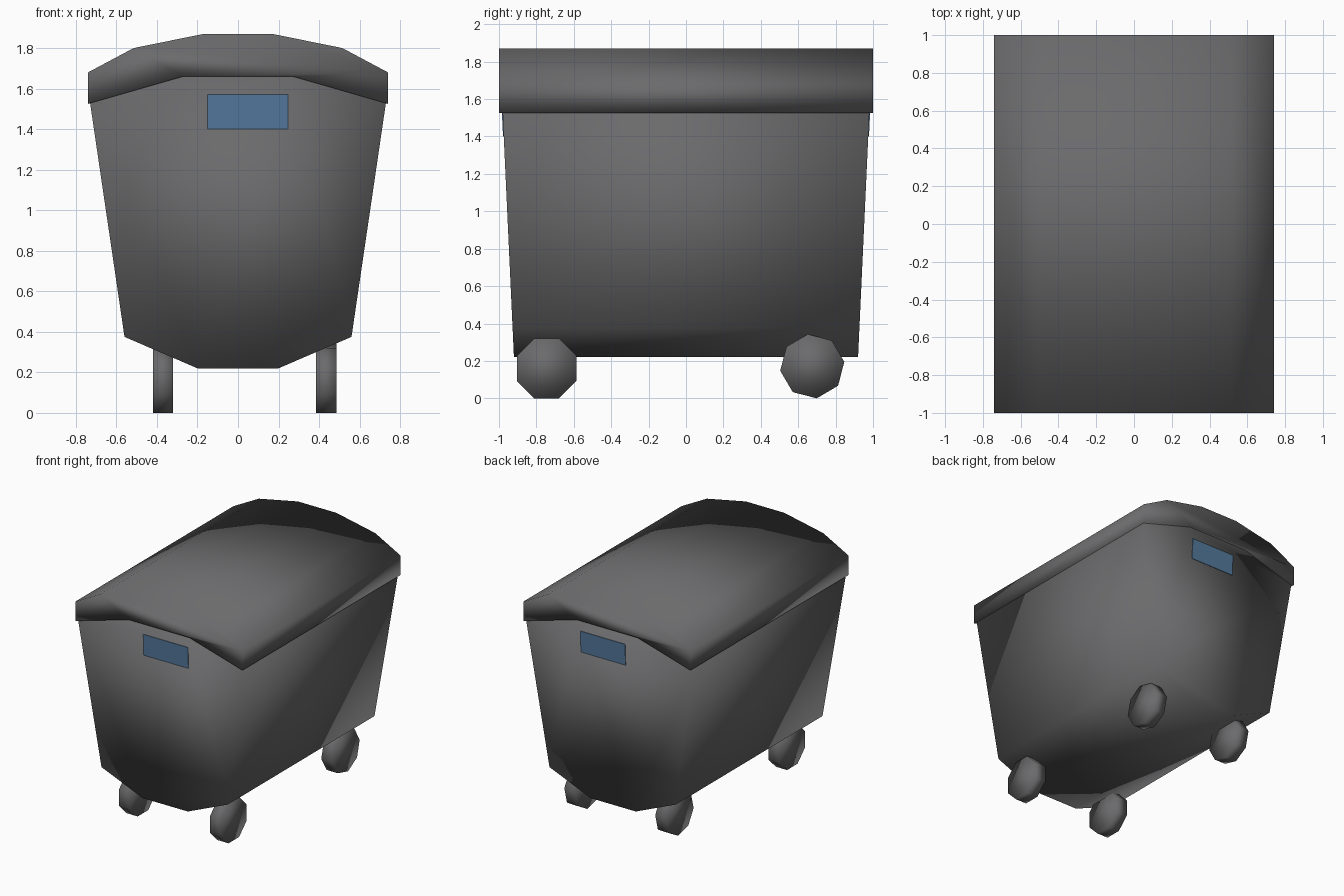
import bpy, bmesh, math
from mathutils import Matrix

if "Cube" in bpy.data.objects:
    bpy.data.objects.remove(bpy.data.objects["Cube"])


def material(name, rgb):
    m = bpy.data.materials.new(name)
    m.diffuse_color = (*rgb, 1.0)
    m.use_nodes = True
    m.node_tree.nodes["Principled BSDF"].inputs["Base Color"].default_value = m.diffuse_color
    return m


GREY = material("dark grey plastic", (0.145, 0.145, 0.15))
BLUE = material("muted blue sticker", (0.089, 0.195, 0.342))


def finish(bm, name, mat, smooth=True):
    bmesh.ops.recalc_face_normals(bm, faces=bm.faces)
    for f in bm.faces:
        f.smooth = smooth
    mesh = bpy.data.meshes.new(name)
    bm.to_mesh(mesh)
    bm.free()
    mesh.materials.append(mat)
    obj = bpy.data.objects.new(name, mesh)
    bpy.context.collection.objects.link(obj)
    return obj


def loft(name, half, depth, mat):
    """Sweep a mirrored x/z half outline from front to back; depth(z) is half the length."""
    outline = half + [(-x, z) for x, z in reversed(half)]
    bm = bmesh.new()
    front = [bm.verts.new((x, -depth(z), z)) for x, z in outline]
    back = [bm.verts.new((x, depth(z), z)) for x, z in outline]
    n = len(outline)
    for i in range(n):
        j = (i + 1) % n
        bm.faces.new((front[i], front[j], back[j], back[i]))
    bm.faces.new(front)
    bm.faces.new(back)
    return finish(bm, name, mat)


def body_depth(z):
    return 0.92 + 0.06 * (z - 0.22) / 1.3


# Tapered bin body
loft("bin_body", [(0.20, 0.22), (0.56, 0.375), (0.73, 1.53), (0.27, 1.66)],
     body_depth, GREY)

# Arched lid with a shallow overhang
loft("lid", [(0.27, 1.66), (0.74, 1.525), (0.74, 1.68), (0.515, 1.80), (0.17, 1.87)],
     lambda z: 1.0, GREY)

# Low-poly wheels
for side, x in (("left", -0.37), ("right", 0.435)):
    for end, y, turn in (("front", -0.745, 22.5), ("back", 0.675, 8.0)):
        bm = bmesh.new()
        bmesh.ops.create_cone(bm, cap_ends=True, segments=8, radius1=0.173,
                              radius2=0.173, depth=0.1)
        spin = Matrix.Rotation(math.radians(turn), 4, 'X')
        bm.transform(spin @ Matrix.Rotation(math.pi / 2, 4, 'Y'))
        lowest = min(v.co.z for v in bm.verts)
        bm.transform(Matrix.Translation((x, y, -lowest)))
        finish(bm, f"{end}_{side}_wheel", GREY)

# Thin blank stickers on both ends, following the wall slope
for end, sign in (("front", -1), ("back", 1)):
    bm = bmesh.new()
    bmesh.ops.create_cube(bm, size=1)
    for v in bm.verts:
        z = 1.485 + v.co.z * 0.17
        v.co = (0.048 + v.co.x * 0.395, sign * (body_depth(z) + 0.002) + v.co.y * 0.004, z)
    finish(bm, f"{end}_sticker", BLUE, smooth=False)
